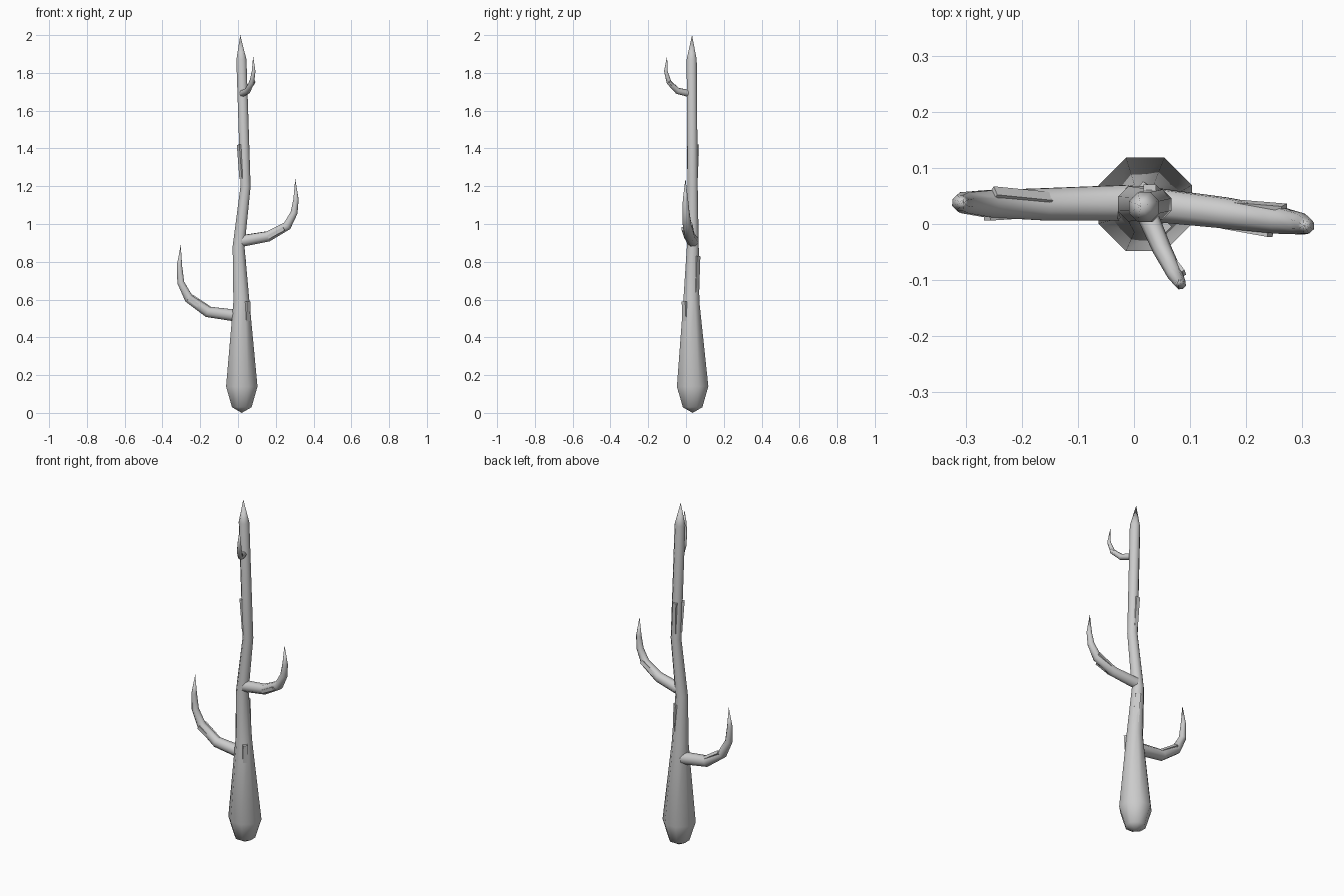
import bpy, bmesh, math
from mathutils import Vector, Matrix

cube = bpy.data.objects.get("Cube")
if cube:
    bpy.data.objects.remove(cube)

GREY = (0.6, 0.6, 0.6, 1.0)
bark = bpy.data.materials.new("grey_bark")
bark.use_nodes = True
bark.diffuse_color = GREY
bark.node_tree.nodes["Principled BSDF"].inputs["Base Color"].default_value = GREY


def finish(name, bm, smooth):
    bmesh.ops.remove_doubles(bm, verts=bm.verts, dist=0.0002)
    bmesh.ops.recalc_face_normals(bm, faces=bm.faces)
    mesh = bpy.data.meshes.new(name)
    bm.to_mesh(mesh)
    bm.free()
    mesh.materials.append(bark)
    obj = bpy.data.objects.new(name, mesh)
    bpy.context.collection.objects.link(obj)
    if smooth:
        bpy.ops.object.select_all(action="DESELECT")
        obj.select_set(True)
        bpy.context.view_layer.objects.active = obj
        bpy.ops.object.shade_smooth_by_angle(angle=math.radians(50))
    return obj


def limb(name, path, sides=8):
    """Tapered tube along (x, y, z, radius) points; zero radius closes to a tip."""
    pts = [Vector(p[:3]) for p in path]
    bm = bmesh.new()
    rings, turn, last = [], None, Vector((0, 0, 1))
    for i, p in enumerate(pts):
        before = (p - pts[i - 1]).normalized() if i else Vector()
        after = (pts[i + 1] - p).normalized() if i + 1 < len(pts) else Vector()
        tangent = (before + after).normalized()
        step = last.rotation_difference(tangent)
        turn = step @ turn if turn else step
        last = tangent
        ring = []
        for k in range(sides):
            a = math.tau * (k + 0.5) / sides
            ring.append(bm.verts.new(p + turn @ Vector((math.cos(a), math.sin(a), 0)) * path[i][3]))
        rings.append(ring)
    for lo, hi in zip(rings, rings[1:]):
        for k in range(sides):
            n = (k + 1) % sides
            bm.faces.new((lo[k], lo[n], hi[n], hi[k]))
    bm.faces.new(rings[0][::-1])
    bm.faces.new(rings[-1])
    return finish(name, bm, True)


def splinter(name, root, end, outward, width, depth):
    """Blunt strip of bark, sunk in at its root and standing proud at its end."""
    root, end = Vector(root), Vector(end)
    along = (end - root).normalized()
    side = along.cross(Vector(outward)).normalized()
    out = side.cross(along)
    size = Matrix.Diagonal((width, depth, (end - root).length, 1))
    frame = Matrix((side, out, along)).transposed().to_4x4()
    bm = bmesh.new()
    bmesh.ops.create_cube(bm, size=1, matrix=Matrix.Translation((root + end) / 2) @ frame @ size)
    return finish(name, bm, False)


# Trunk with swollen foot and pointed top
limb("trunk", [
    (.02, .035, 0, 0), (.02, .035, .03, .056), (.02, .035, .14, .09),
    (.018, .028, .59, .046), (.003, .036, .88, .034), (.04, .035, 1.2, .029),
    (.018, .03, 1.87, .029), (.012, .032, 2, 0)])

# Upturned branches
limb("lower_right_branch", [
    (-.01, .038, .515, .034), (-.16, .035, .535, .031), (-.26, .036, .605, .026),
    (-.303, .038, .69, .02), (-.31, .038, .78, .015), (-.303, .038, .89, 0)])
limb("middle_left_branch", [
    (.02, .036, .91, .032), (.16, .02, .935, .029), (.26, .006, .99, .025),
    (.297, 0, 1.06, .02), (.307, -.003, 1.13, .015), (.303, -.003, 1.24, 0)])
limb("upper_front_branch", [
    (.022, .02, 1.69, .019), (.05, -.045, 1.705, .017), (.073, -.09, 1.75, .014),
    (.083, -.107, 1.81, .01), (.08, -.1, 1.89, 0)])

# Bark strips on the trunk
splinter("trunk_strip_low", (.044, 0, .44), (.051, -.007, .59), (.7, -.7, 0), .026, .02)
splinter("trunk_strip_mid", (.034, .052, .62), (.022, .059, .83), (.6, .8, 0), .03, .02)
splinter("trunk_strip_back", (.036, .052, 1.24), (.028, .06, 1.42), (0, 1, 0), .022, .02)
splinter("trunk_strip_side", (.022, .022, 1.24), (.008, .02, 1.42), (-.8, -.6, 0), .022, .02)

# Bark strips on the branches
splinter("lower_strip_back", (-.15, .045, .553), (-.25, .055, .618), (-.3, .5, .8), .02, .014)
splinter("lower_strip_front", (-.17, .018, .54), (-.262, .012, .605), (0, -1, 0), .02, .012)
splinter("middle_strip_back", (.17, .036, .945), (.268, .028, 1), (0, 1, .3), .02, .012)
splinter("middle_strip_front", (.16, -.002, .93), (.243, -.017, .975), (0, -1, 0), .02, .012)
splinter("upper_strip", (.066, -.06, 1.72), (.088, -.088, 1.755), (1, .3, 0), .012, .008)
